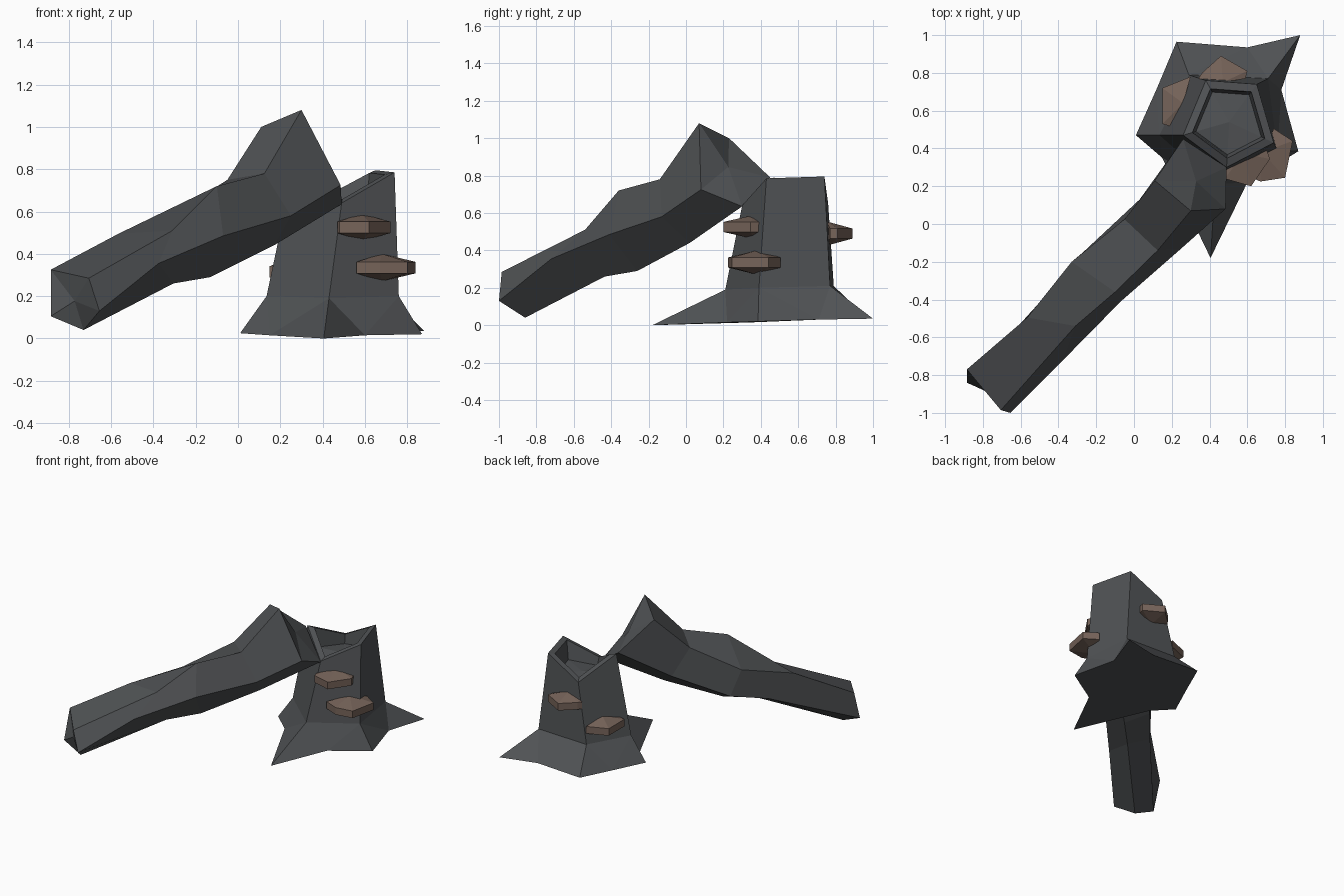
import bpy, bmesh
from mathutils import Vector

if "Cube" in bpy.data.objects:
    bpy.data.objects.remove(bpy.data.objects["Cube"])


def material(name, rgb):
    m = bpy.data.materials.new(name)
    m.diffuse_color = (*rgb, 1)
    m.use_nodes = True
    m.node_tree.nodes["Principled BSDF"].inputs["Base Color"].default_value = m.diffuse_color
    return m


def finish(bm, name, mat):
    bmesh.ops.recalc_face_normals(bm, faces=bm.faces)
    me = bpy.data.meshes.new(name)
    bm.to_mesh(me)
    bm.free()
    me.materials.append(mat)
    ob = bpy.data.objects.new(name, me)
    bpy.context.collection.objects.link(ob)
    return ob


def ring(bm, pts):
    return [bm.verts.new(p) for p in pts]


def bridge(bm, a, b):
    n = len(a)
    for i in range(n):
        j = (i + 1) % n
        bm.faces.new((a[i], a[j], b[j], b[i]))


def fan(bm, loop, centre):
    c = bm.verts.new(centre)
    for i in range(len(loop)):
        bm.faces.new((loop[i], loop[(i + 1) % len(loop)], c))


def mean(pts):
    return sum((Vector(p) for p in pts), Vector()) / len(pts)


bark = material("dark_bark", (0.08, 0.085, 0.09))
fungus = material("brown_fungus", (0.18, 0.125, 0.10))

# Stump: five-sided, flared into pointed roots, with a hollow jagged top
tips = [(.405, -.18, 0), (.87, .385, .02), (.88, 1, .035), (.225, .965, .04), (.01, .47, .025)]
valleys = [(.60, .22, .015), (.78, .71, .03), (.60, .935, .04), (.12, .715, .03), (.15, .35, .015)]
waist = [(.43, .21, .19), (.76, .39, .20), (.71, .77, .21), (.29, .79, .21), (.135, .47, .20)]
top = [(.49, .30, .64), (.74, .43, .785), (.65, .74, .795), (.38, .76, .65), (.26, .47, .79)]
bm = bmesh.new()
T, V, M, P = (ring(bm, r) for r in (tips, valleys, waist, top))
for i in range(5):
    j = (i + 1) % 5
    bm.faces.new((M[i], T[i], V[i]))
    bm.faces.new((M[i], V[i], M[j]))
    bm.faces.new((M[j], V[i], T[j]))
bm.faces.new([v for pair in zip(T, V) for v in pair])
bridge(bm, M, P)
mid = mean(top)
inner = [mid + (Vector(p) - mid) * .8 for p in top]
floor = [mid + (Vector(p) - mid) * .72 for p in top]
for p in floor:
    p.z = .62 + (p.z - mid.z) * .3
I, F = ring(bm, inner), ring(bm, floor)
bridge(bm, P, I)
bridge(bm, I, F)
fan(bm, F, mean(floor))
finish(bm, "stump", bark)

# Fallen trunk: five-sided rings from the torn end down to the ground end
sections = [
    [(.30, .07, 1.08), (.11, .23, 1.0), (.26, .45, .79), (.49, .30, .635), (.485, .08, .725)],
    [(.125, -.14, .78), (-.05, .025, .75), (.03, .13, .55), (.17, .02, .44), (.25, -.13, .58)],
    [(-.10, -.36, .72), (-.33, -.20, .57), (-.27, -.15, .37), (-.13, -.26, .29), (-.07, -.41, .485)],
    [(-.31, -.54, .51), (-.565, -.495, .495), (-.45, -.36, .32), (-.305, -.435, .26), (-.375, -.72, .355)],
    [(-.705, -.985, .285), (-.885, -.77, .325), (-.885, -.84, .105), (-.73, -.86, .04), (-.655, -1, .13)],
]
bm = bmesh.new()
rings = [ring(bm, s) for s in sections]
for a, b in zip(rings, rings[1:]):
    bridge(bm, a, b)
fan(bm, rings[0], mean(sections[0]))
fan(bm, rings[-1], mean(sections[-1]))
finish(bm, "fallen_trunk", bark)


# Bracket fungi: thin outer rim, thicker where they enter the bark
def shelf(name, z, rim, root):
    bm = bmesh.new()
    outline = rim + [root]
    layers = []
    for s in (1, -1):
        layers.append(ring(bm, [(x, y, z + s * (.065 if (x, y) == root else .027))
                                for x, y in outline]))
    bridge(bm, *layers)
    for r in layers:
        for i in range(len(rim) - 1):
            bm.faces.new((r[-1], r[i], r[i + 1]))
    finish(bm, name, fungus)


shelf("upper_front_shelf", .525, [(.47, .27), (.48, .24), (.62, .20), (.72, .345), (.70, .40)], (.58, .37))
shelf("lower_front_shelf", .335, [(.56, .27), (.67, .225), (.80, .245), (.84, .44), (.74, .505)], (.68, .38))
shelf("back_shelf", .49, [(.34, .77), (.36, .80), (.46, .89), (.60, .81), (.59, .77)], (.47, .75))
shelf("left_shelf", .315, [(.30, .78), (.15, .72), (.15, .53), (.20, .515)], (.26, .64))
